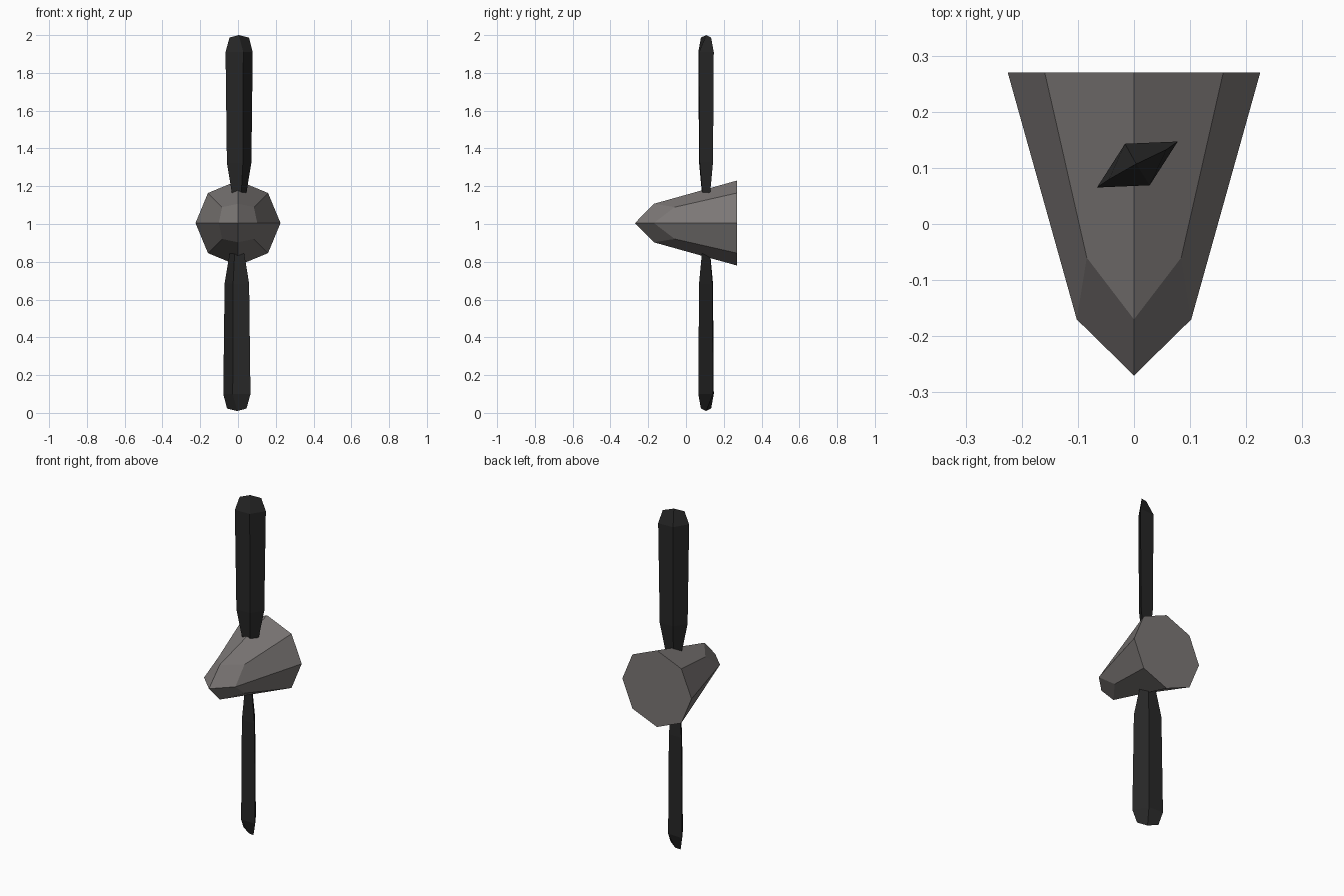
import bpy, bmesh, math

if "Cube" in bpy.data.objects:
    bpy.data.objects.remove(bpy.data.objects["Cube"])

CZ = 1.005  # height of the propeller axis


def material(name, rgb):
    m = bpy.data.materials.new(name)
    m.diffuse_color = (*rgb, 1)
    m.use_nodes = True
    m.node_tree.nodes["Principled BSDF"].inputs["Base Color"].default_value = m.diffuse_color
    return m


def make_object(name, verts, faces, mat):
    mesh = bpy.data.meshes.new(name)
    mesh.from_pydata(verts, [], faces)
    bm = bmesh.new()
    bm.from_mesh(mesh)
    bmesh.ops.recalc_face_normals(bm, faces=bm.faces)
    bm.to_mesh(mesh)
    bm.free()
    mesh.materials.append(mat)
    ob = bpy.data.objects.new(name, mesh)
    bpy.context.collection.objects.link(ob)
    return ob


grey = material("warm grey", (0.20, 0.185, 0.18))
black = material("near black", (0.02, 0.02, 0.02))

# Spinner: octagonal cone whose nose is a four-sided pyramid
verts = [(0, -0.27, CZ)]
for front in (True, False):
    for i in range(8):
        a = math.radians(45 * i)
        if front:
            r, y = (0.102, -0.17) if i % 2 == 0 else (0.119, -0.06)
        else:
            r, y = 0.225, 0.27
        verts.append((r * math.cos(a), y, CZ + r * math.sin(a)))
faces = [[1 + i, 1 + (i + 1) % 8, 9 + (i + 1) % 8, 9 + i] for i in range(8)]
faces += [[0, 1 + i, 2 + i, 1 + (i + 2) % 8] for i in range(0, 8, 2)]
faces.append(list(range(9, 17)))
make_object("spinner", verts, faces, grey)

# Blades: skewed diamond section, narrow root, chisel tip
SECTION = [(-0.072, -0.041), (0.022, -0.037), (0.072, 0.041), (-0.022, 0.037)]
RINGS = [(0.135, 0.48), (0.32, 0.90), (0.905, 1.0)]  # distance from axis, scale


def blade(name, side):
    pts = []
    for d, s in RINGS:
        pts += [(0.006 + x * s, 0.106 + y * s, d) for x, y in SECTION]
    pts += [(-0.045, 0.079, 0.982), (0.004, 0.107, 0.995), (0.058, 0.133, 0.982)]
    f = [[0, 1, 2, 3]]
    for r in (0, 4):
        f += [[r + i, r + (i + 1) % 4, r + 4 + (i + 1) % 4, r + 4 + i] for i in range(4)]
    f += [[8, 9, 13, 12], [9, 10, 14, 13], [10, 11, 13, 14], [11, 8, 12, 13]]
    # side = -1 turns the blade half a turn about the axis
    make_object(name, [(side * x, y, CZ + side * z) for x, y, z in pts], f, black)


blade("upper_blade", 1)
blade("lower_blade", -1)
